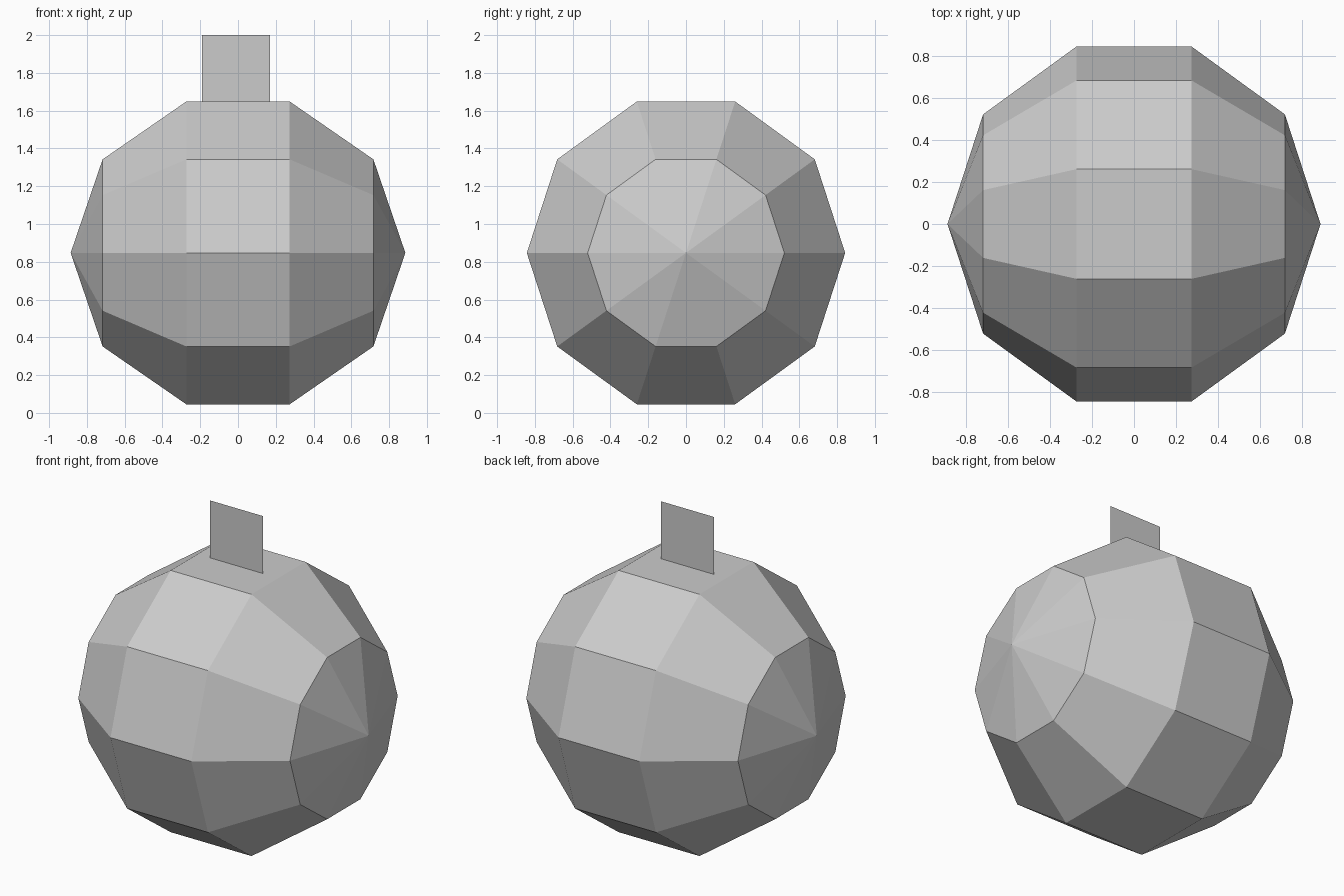
import bpy, math

if "Cube" in bpy.data.objects:
    bpy.data.objects.remove(bpy.data.objects["Cube"])

RADIUS = 0.886
CENTRE_Z = 0.847

grey = bpy.data.materials.new("plain grey")
grey.diffuse_color = (0.6, 0.6, 0.6, 1)
grey.use_nodes = True
grey.node_tree.nodes["Principled BSDF"].inputs["Base Color"].default_value = grey.diffuse_color


def finish(name):
    """Name the active object, freeze its transform and colour it."""
    obj = bpy.context.object
    obj.name = obj.data.name = name
    bpy.ops.object.transform_apply(location=True, rotation=True, scale=True)
    obj.data.materials.append(grey)
    return obj


# Body: ten-sided, five-band faceted ball with its poles on the x axis
bpy.ops.mesh.primitive_uv_sphere_add(
    segments=10, ring_count=5, radius=RADIUS,
    location=(0, 0, CENTRE_Z), rotation=(0, math.pi / 2, 0))
finish("body")

# Top tab: a flat square sheet standing upright, its lower edge inside the body
bpy.ops.mesh.primitive_plane_add(
    size=0.36, location=(-0.01, 0, 1.82), rotation=(math.pi / 2, 0, 0))
finish("top_tab")
